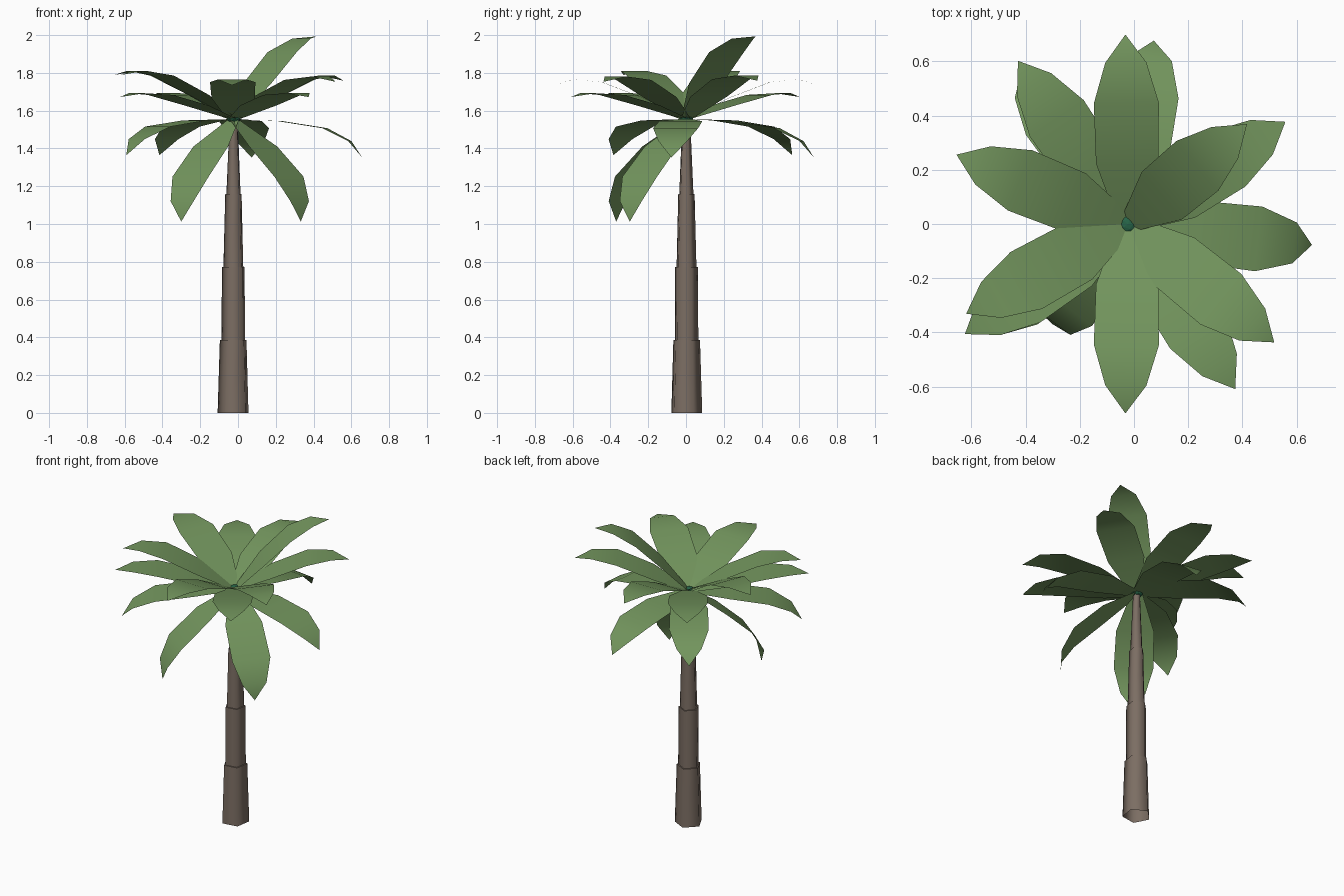
import bpy, bmesh
from math import radians, cos, sin
from mathutils import Matrix, Vector

if "Cube" in bpy.data.objects:
    bpy.data.objects.remove(bpy.data.objects["Cube"])


def material(name, color):
    m = bpy.data.materials.new(name)
    m.diffuse_color = (*color, 1)
    m.use_nodes = True
    m.node_tree.nodes["Principled BSDF"].inputs["Base Color"].default_value = m.diffuse_color
    return m


def add_object(name, bm, mat, smooth=True):
    me = bpy.data.meshes.new(name)
    for f in bm.faces:
        f.smooth = smooth
    bm.to_mesh(me)
    bm.free()
    me.materials.append(mat)
    ob = bpy.data.objects.new(name, me)
    bpy.context.collection.objects.link(ob)
    return ob


bark = material("bark", (0.20, 0.155, 0.125))
leaf = material("leaf", (0.17, 0.30, 0.11))
bud = material("bud", (0.02, 0.13, 0.065))

CX = -0.022
SIDES = 5

# Trunk: four stacked tapered five-sided sections, each stepping inward, open below
SEG_H = 0.386
radii = [(0.087, 0.075), (0.066, 0.064), (0.056, 0.046), (0.040, 0.023)]
for i, (r0, r1) in enumerate(radii):
    bm = bmesh.new()
    rings = []
    for r, z in ((r0, i * SEG_H), (r1, (i + 1) * SEG_H)):
        rings.append([bm.verts.new((CX + r * cos(radians(-45 + 72 * k)),
                                    r * sin(radians(-45 + 72 * k)), z))
                      for k in range(SIDES)])
    for k in range(SIDES):
        n = (k + 1) % SIDES
        bm.faces.new((rings[0][k], rings[0][n], rings[1][n], rings[1][k]))
    bm.faces.new(rings[1])
    ob = add_object(f"trunk_section_{i + 1}", bm, bark)
    bpy.context.view_layer.objects.active = ob
    ob.select_set(True)
    bpy.ops.object.shade_smooth_by_angle(angle=radians(75))
    ob.select_set(False)

# Bud at the heart of the crown
bm = bmesh.new()
bmesh.ops.create_icosphere(bm, subdivisions=2, radius=0.037,
                           matrix=Matrix.Translation((CX, 0, 1.556))
                           @ Matrix.Diagonal((1, 1, 0.5, 1)))
add_object("crown_bud", bm, bud, False)

# Frond: arched strip, flat across, ending in a point.
# Each step is (length, slope relative to the chord, half width at its end)
STEPS = [(0.25, 14, 0.115), (0.238, 7.6, 0.12), (0.15, -10.8, 0.076), (0.108, -36.4, 0)]


def frond(name, azimuth, chord, bend):
    bm = bmesh.new()
    place = (Matrix.Translation((CX, 0, 1.555))
             @ Matrix.Rotation(radians(azimuth), 4, 'Z'))
    x = z = 0
    prev = [bm.verts.new(place @ Vector((0, y, 0))) for y in (-0.035, 0.035)]
    for length, slope, w in STEPS:
        a = radians(chord + bend * slope)
        x += length * cos(a)
        z += length * sin(a)
        row = [bm.verts.new(place @ Vector((x, y, z))) for y in ((-w, w) if w else (0,))]
        bm.faces.new([prev[0], *row, prev[1]])
        prev = row
    add_object(name, bm, leaf)


# Crown tiers: bend amount and (azimuth, chord angle) of every frond
tiers = {
    "top_frond": (0.85, [(40, 37.5)]),
    "upper_frond": (0.85, [(-39, 16), (33, 16.5), (90.8, 14.5), (158, 19),
                           (209, 19), (269.2, 14.5)]),
    "middle_frond": (0.55, [(124, 9.3), (214, 9.3), (-57, 9.3)]),
    "drooping_frond": (1.0, [(-6.5, -16.5), (82, -16.5), (125, -15.5), (214, -15.5)]),
    "hanging_frond": (1.0, [(-40, -49.5), (233, -49.5)]),
}
for name, (bend, items) in tiers.items():
    for n, (az, chord) in enumerate(items, 1):
        frond(f"{name}_{n}", az, chord, bend)
